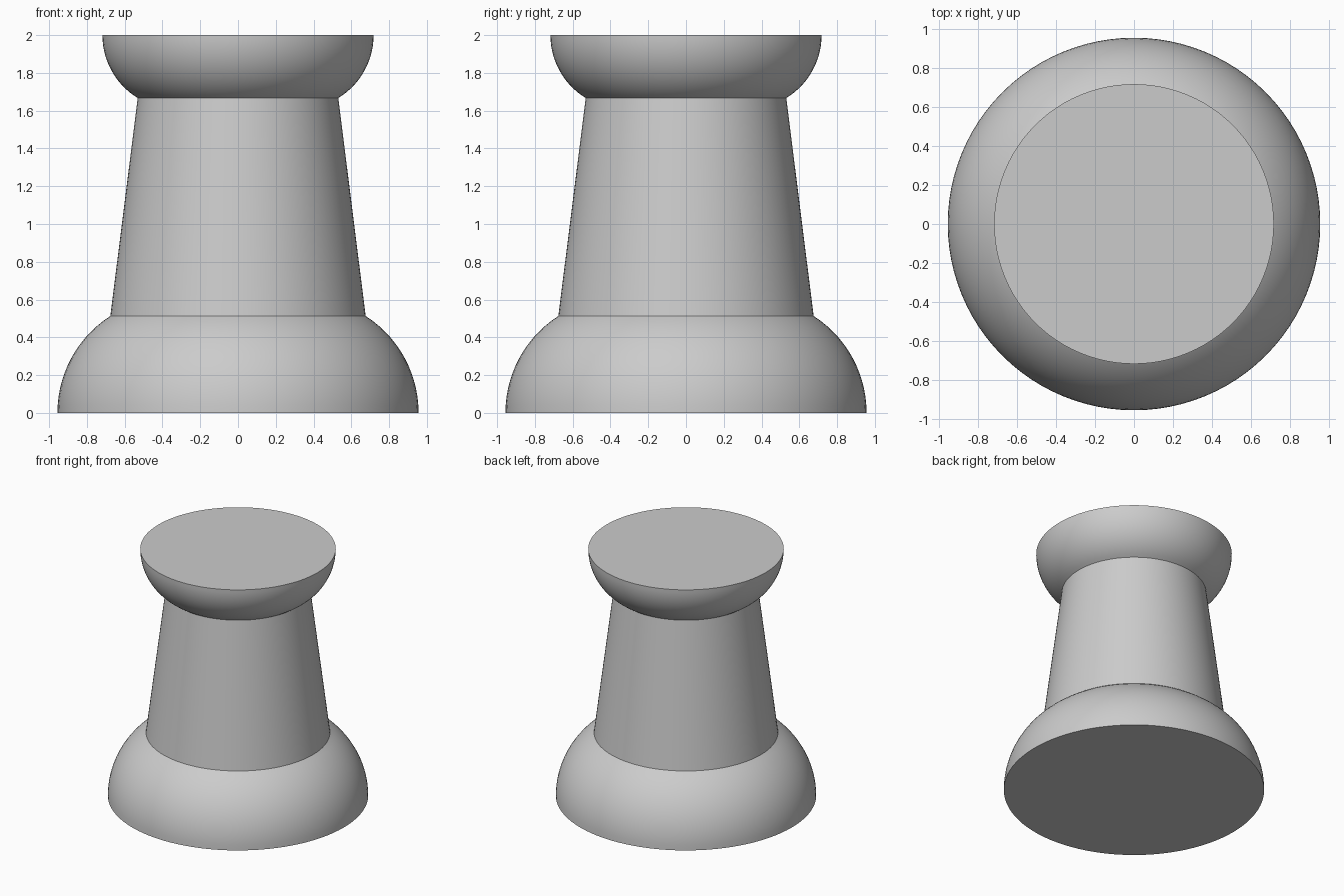
import bpy, bmesh, math

if "Cube" in bpy.data.objects:
    bpy.data.objects.remove(bpy.data.objects["Cube"])

SEGMENTS = 96


def arc(r_outer, z_outer, r_inner, z_inner, steps=14):
    """Circular bulge, vertical at the outer rim, ending at the inner rim."""
    h, d = abs(z_inner - z_outer), r_outer - r_inner
    radius = (d * d + h * h) / (2 * d)
    centre = r_outer - radius
    end = math.asin(h / radius)
    sign = 1 if z_inner > z_outer else -1
    return [(centre + radius * math.cos(end * i / steps),
             z_outer + sign * radius * math.sin(end * i / steps))
            for i in range(steps + 1)]


def lathe(name, profile):
    """Revolve an (r, z) profile about z and cap both ends."""
    bm = bmesh.new()
    rings = [[bm.verts.new((r * math.cos(2 * math.pi * k / SEGMENTS),
                            r * math.sin(2 * math.pi * k / SEGMENTS), z))
              for k in range(SEGMENTS)] for r, z in profile]
    for a, b in zip(rings, rings[1:]):
        for k in range(SEGMENTS):
            n = (k + 1) % SEGMENTS
            bm.faces.new((a[k], a[n], b[n], b[k]))
    bm.faces.new(rings[0][::-1])
    bm.faces.new(rings[-1])
    mesh = bpy.data.meshes.new(name)
    bm.to_mesh(mesh)
    bm.free()
    obj = bpy.data.objects.new(name, mesh)
    bpy.context.collection.objects.link(obj)
    bpy.ops.object.select_all(action='DESELECT')
    obj.select_set(True)
    bpy.context.view_layer.objects.active = obj
    bpy.ops.object.shade_smooth_by_angle(angle=math.radians(20))
    return obj


# Rounded base, tapered grip and flared head in one closed profile
base = arc(0.956, 0.0, 0.676, 0.513)
head = arc(0.718, 2.0, 0.531, 1.667)[::-1]
lathe("pin_handle", base + head)
